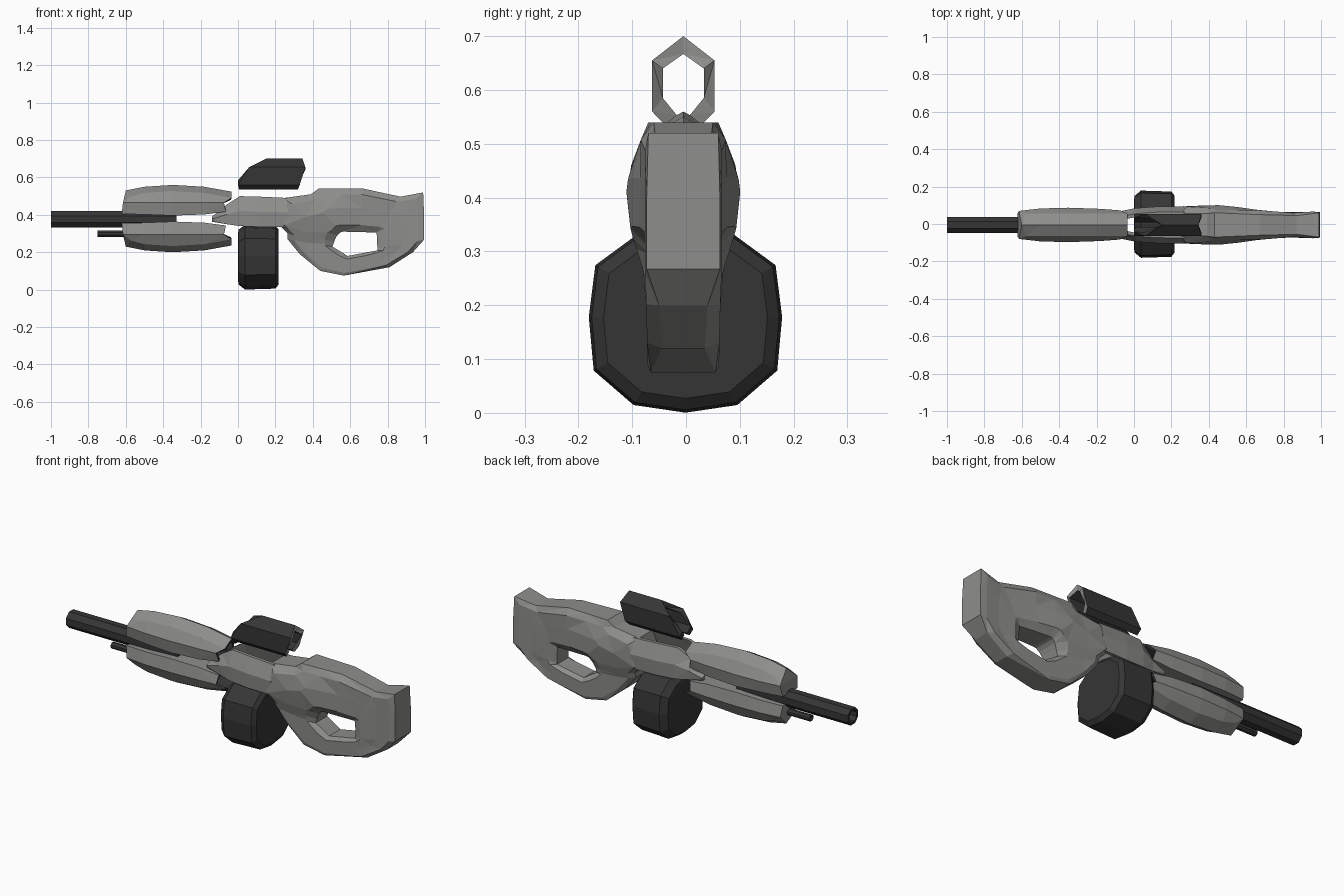
import bpy, bmesh, math

if "Cube" in bpy.data.objects:
    bpy.data.objects.remove(bpy.data.objects["Cube"])

YC = -0.005  # centre plane of the body


def material(name, col):
    m = bpy.data.materials.new(name)
    m.diffuse_color = (*col, 1)
    m.use_nodes = True
    m.node_tree.nodes["Principled BSDF"].inputs["Base Color"].default_value = m.diffuse_color
    return m


GREY = material("warm grey", (0.27, 0.27, 0.26))
DARK = material("charcoal", (0.036, 0.036, 0.036))


def loft(name, rows, mats, ring=True, loop=False, caps=(False, False), thick=0):
    """Skin rows of points; ring closes each row, loop joins last row to first."""
    bm = bmesh.new()
    vs = [[bm.verts.new(p) for p in r] for r in rows]
    n, k = len(rows), len(rows[0])
    for i in range(n if loop else n - 1):
        for j in range(k if ring else k - 1):
            a, b = vs[i], vs[(i + 1) % n]
            bm.faces.new((a[j], a[(j + 1) % k], b[(j + 1) % k], b[j]))
    if caps[0]:
        bm.faces.new(vs[0][::-1])
    if caps[1]:
        bm.faces.new(vs[-1])
    bmesh.ops.recalc_face_normals(bm, faces=bm.faces)
    bmesh.ops.triangulate(bm, faces=bm.faces)
    me = bpy.data.meshes.new(name)
    bm.to_mesh(me)
    bm.free()
    ob = bpy.data.objects.new(name, me)
    bpy.context.collection.objects.link(ob)
    for m in mats:
        me.materials.append(m)
    if thick:
        s = ob.modifiers.new("wall", "SOLIDIFY")
        s.thickness = thick
        s.offset = -1
        s.material_offset = s.material_offset_rim = len(mats) - 1
    return ob


def mirror_pts(half):
    """Half section starting on the centre plane -> full row."""
    return [(x, YC - y, z) for x, y, z in half[:0:-1]] + \
           [(x, YC + y, z) for x, y, z in half]


def lerp(table, x):
    for (x0, a), (x1, b) in zip(table, table[1:]):
        if x <= x1:
            return a + (b - a) * max(0, (x - x0) / (x1 - x0))
    return table[-1][1]


# barrels: octagonal tubes with a bored muzzle
def tube(name, x0, x1, z, r):
    prof = [(x0 + 0.12, r * 0.7), (x0, r * 0.7), (x0, r), (x1, r)]
    rows = [[(x, YC + q * math.cos(math.pi * (i + .5) / 4) * 1.05,
              z + q * math.sin(math.pi * (i + .5) / 4) * 1.05) for i in range(8)]
            for x, q in prof]
    loft(name, rows, [DARK], caps=(True, True))


tube("barrel", -1.0, -0.33, 0.376, 0.045)
tube("gas_tube", -0.75, -0.33, 0.299, 0.017)

# handguards: one hollow faceted shell, flipped for the lower one
stations = [(-0.60, 0.53, 0.075, 0.405), (-0.50, 0.55, 0.088, 0.402),
            (-0.35, 0.56, 0.092, 0.396), (-0.18, 0.55, 0.086, 0.402),
            (-0.035, 0.524, 0.078, 0.417)]
for name, flip in (("upper_handguard", False), ("lower_handguard", True)):
    rows = []
    for i, (x, zt, w, zb) in enumerate(stations):
        dx = (0, 0, 0, 0)
        if i == 0:
            dx = (0, 0.025, -0.015, -0.022)
        elif i == 4:
            dx = (0, 0, -0.04, -0.03)
        half = [(x + dx[0], 0, zt), (x + dx[1], 0.06, zt - 0.033),
                (x + dx[2], w, 0.465), (x + dx[3], w - 0.012, zb)]
        if flip:
            half = [(a, b, 0.76 - c) for a, b, c in half]
        rows.append(mirror_pts(half))
    loft(name, rows, [GREY, DARK], caps=(True, False), thick=0.014)

# receiver: two bowed side plates, open above and below
cols = [(-0.14, 0.39, 0.363, 0.066), (-0.06, 0.455, 0.35, 0.076),
        (0.01, 0.50, 0.34, 0.09), (0.12, 0.497, 0.335, 0.098), (0.27, 0.49, 0.335, 0.10)]
for side, name in ((1, "receiver_plate_left"), (-1, "receiver_plate_right")):
    rows = []
    for x, zt, zb, w in cols:
        sec = [(w - 0.03, zt), (w, zb * .5 + zt * .5), (w - 0.006, zb)]
        inner = [(y - 0.018, z) for y, z in sec[::-1]]
        rows.append([(x, YC + side * y, z) for y, z in sec + inner])
    loft(name, rows, [GREY], caps=(True, True))

# stock: outline x, z, edge half width, and the matching point on the thumb hole
outline = [(.245, .49, .06, .52, .27), (.39, .51, .06, .53, .29), (.43, .54, .065, .545, .305),
           (.55, .54, .06, .56, .31), (.67, .54, .055, .65, .308), (.87, .497, .05, .74, .305),
           (.99, .52, .065, .742, .29), (.995, .40, .068, .744, .25), (.995, .267, .068, .745, .22),
           (.935, .20, .045, .745, .21), (.81, .12, .04, .68, .198), (.565, .075, .06, .585, .18),
           (.44, .10, .06, .55, .203), (.33, .19, .055, .525, .218), (.265, .27, .055, .505, .23),
           (.265, .30, .065, .507, .235), (.205, .36, .075, .512, .25)]
# half width is limited both along the length and by height
width = [(.2, .097), (.43, .108), (.55, .096), (.7, .075), (.85, .064), (.93, .072), (1, .07)]
limit = [(.07, .066), (.25, .070), (.34, .098), (.43, .108), (.5, .082), (.54, .066)]
rows = []
for ox, oz, rim, hx, hz in outline:
    sec = []
    for t, f in ((0, None), (.14, 1), (.45, 1), (.84, 1), (1, .7)):
        x, z = ox + (hx - ox) * t, oz + (hz - oz) * t
        w = min(lerp(width, x), lerp(limit, z))
        sec.append((x, rim if f is None else w * f, z))
    rows.append([(x, YC + y, z) for x, y, z in sec] +
                [(x, YC - y, z) for x, y, z in sec[::-1]])
loft("stock", rows, [GREY], loop=True)

# drum magazine: twelve-sided, bevelled at both ends
half = [(0, .003), (.095, .017), (.168, .08), (.177, .178), (.165, .273), (.09, .328), (0, .345)]
poly = half + [(-y, z) for y, z in half[-2:0:-1]]
rows = [[(x, y * s - 0.001, 0.174 + (z - 0.174) * s) for y, z in poly]
        for x, s in ((0.0, .74), (0.004, .86), (0.037, 1.015), (0.2, 0.985), (0.217, .86))]
loft("drum_magazine", rows, [DARK], caps=(True, True))

# sight housing: slanted hexagonal tunnel, open underneath, with a grey rear rim
sec = [(0, .70, .667, 0, .15, .345), (.058, .655, .64, .038, .06, .36),
       (.058, .56, .585, .038, 0, .33), (.034, .535, .553, .012, .005, .32)]
full = [(-a, b, c, -d, e, f) for a, b, c, d, e, f in sec[:0:-1]] + sec
rows = [[(x0, YC + yo, zo), (x1, YC + yo, zo), (x1, YC + yi, zi), (x0, YC + yi, zi)]
        for yo, zo, zi, yi, x0, x1 in full]
sight = loft("sight_housing", rows, [DARK, GREY], caps=(True, True))
for p in sight.data.polygons:
    p.material_index = 1 if p.normal.x > 0.6 else 0
